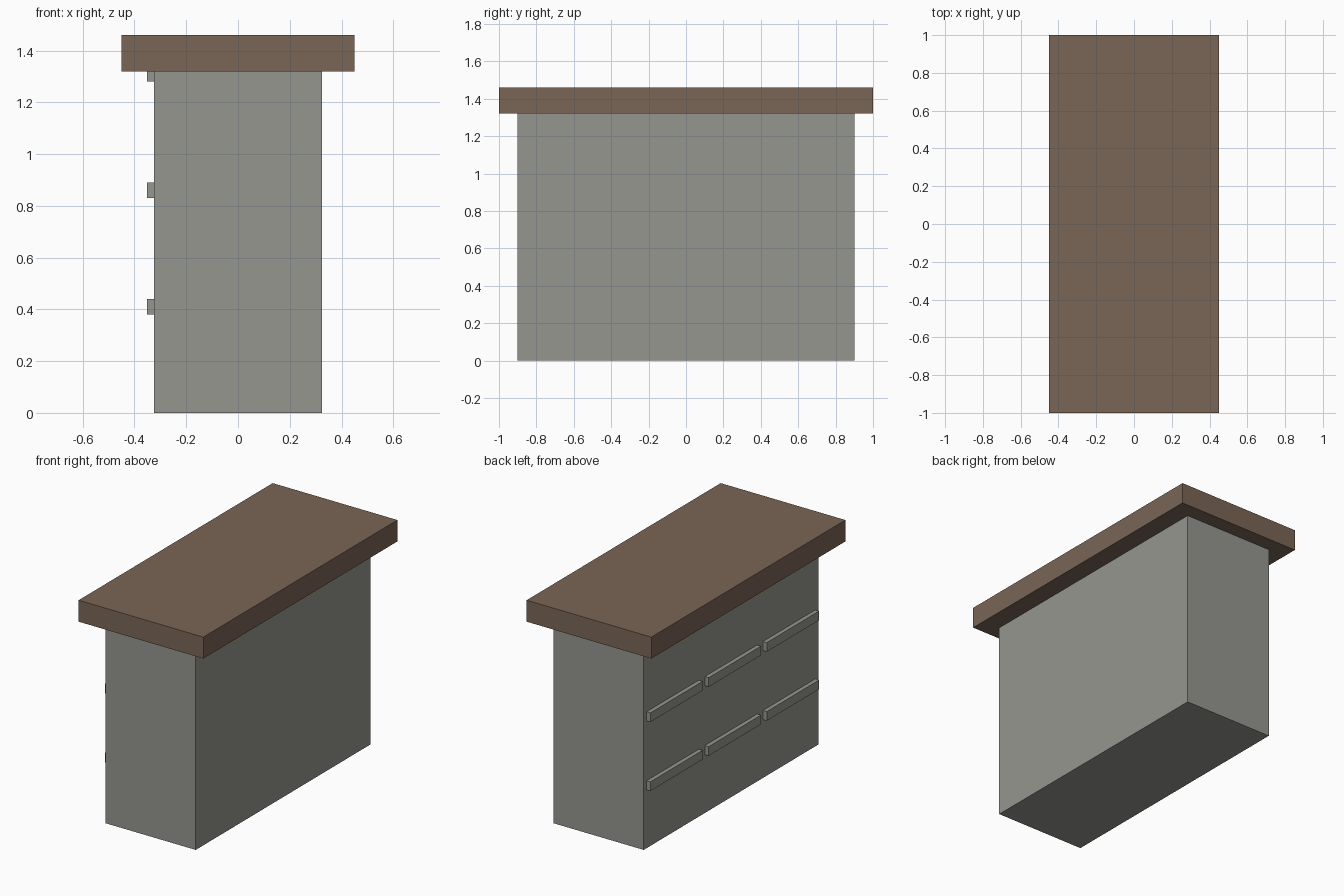
import bpy

if "Cube" in bpy.data.objects:
    bpy.data.objects.remove(bpy.data.objects["Cube"])


def material(name, rgb):
    m = bpy.data.materials.new(name)
    m.diffuse_color = (*rgb, 1.0)
    m.use_nodes = True
    m.node_tree.nodes["Principled BSDF"].inputs["Base Color"].default_value = m.diffuse_color
    return m


def box(name, lo, hi, mat):
    """Axis-aligned box between two corners."""
    bpy.ops.mesh.primitive_cube_add(size=1)
    ob = bpy.context.object
    ob.name = name
    ob.location = [(a + b) / 2 for a, b in zip(lo, hi)]
    ob.scale = [b - a for a, b in zip(lo, hi)]
    ob.data.materials.append(mat)
    return ob


grey = material("warm grey paint", (0.305, 0.305, 0.28))
brown = material("brown wood", (0.195, 0.133, 0.093))

# Cabinet body and overhanging worktop
box("cabinet_body", (-0.325, -0.9, 0), (0.325, 0.9, 1.32), grey)
box("worktop", (-0.45, -1, 1.32), (0.45, 1, 1.46), brown)

# Drawer handles: three rows of three, the top row tucked under the worktop
for row, z in enumerate((0.38, 0.83, 1.28)):
    for col, y in enumerate((-0.6, 0, 0.6)):
        box(f"drawer_handle_{row}_{col}", (-0.352, y - 0.27, z),
            (-0.325, y + 0.27, z + 0.06), grey)
